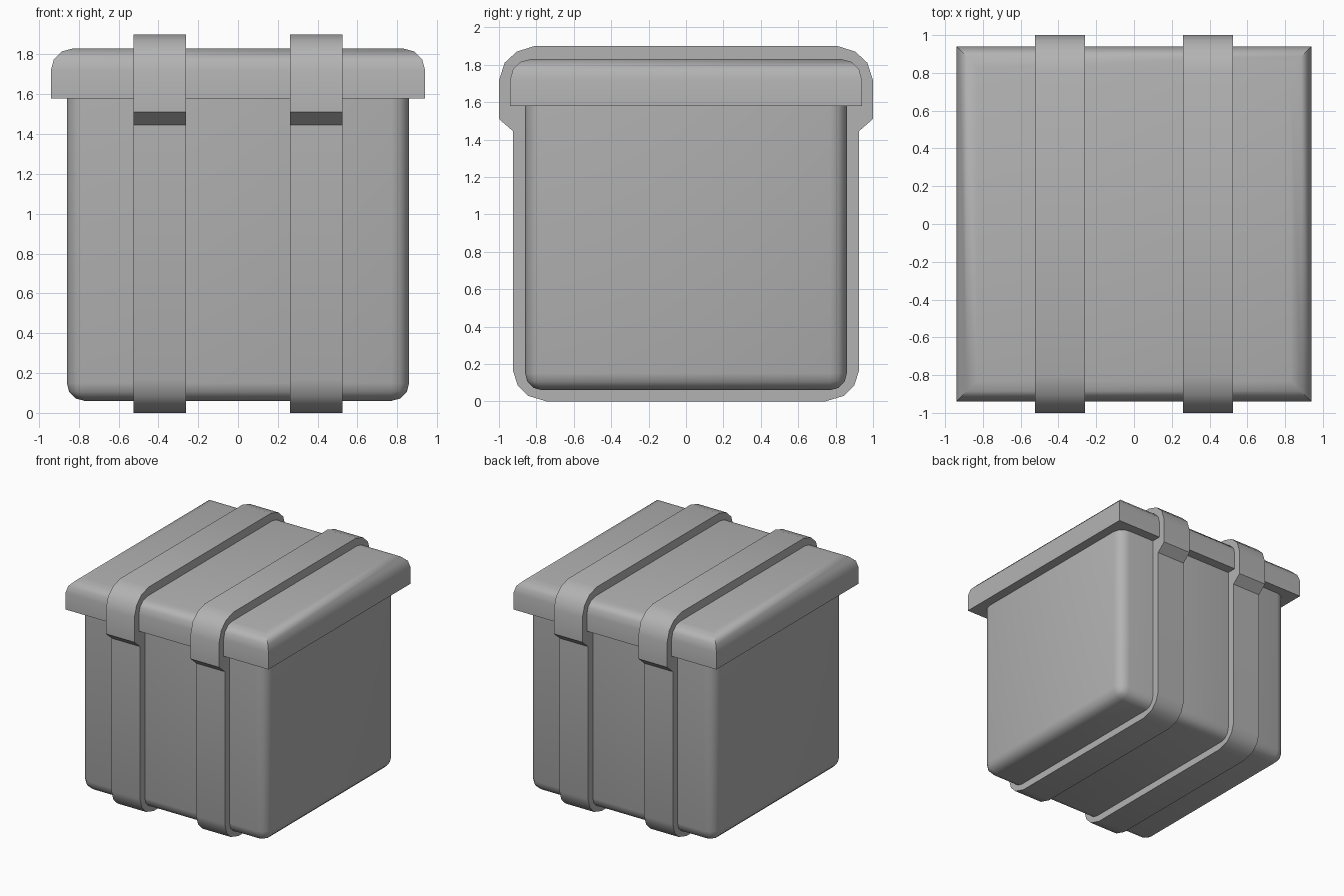
import bpy
import bmesh
import math

cube = bpy.data.objects.get("Cube")
if cube:
    bpy.data.objects.remove(cube, do_unlink=True)

grey = bpy.data.materials.new("plain grey")
grey.use_nodes = True
colour = (0.45, 0.45, 0.45, 1)
grey.diffuse_color = colour
grey.node_tree.nodes["Principled BSDF"].inputs["Base Color"].default_value = colour


def finish(bm, name):
    bmesh.ops.recalc_face_normals(bm, faces=bm.faces)
    mesh = bpy.data.meshes.new(name)
    bm.to_mesh(mesh)
    bm.free()
    mesh.materials.append(grey)
    obj = bpy.data.objects.new(name, mesh)
    bpy.context.collection.objects.link(obj)
    bpy.ops.object.select_all(action="DESELECT")
    obj.select_set(True)
    bpy.context.view_layer.objects.active = obj
    bpy.ops.object.shade_smooth_by_angle(angle=math.radians(40))
    return obj


def rounded_box(name, half, bottom, top, radius, rounds_edge):
    """Square box whose edges chosen by a rule are rounded."""
    bm = bmesh.new()
    bmesh.ops.create_cube(bm, size=2)
    for v in bm.verts:
        v.co.x *= half
        v.co.y *= half
        v.co.z = top if v.co.z > 0 else bottom
    middle = (bottom + top) / 2
    edges = [e for e in bm.edges if rounds_edge([v.co.z > middle for v in e.verts])]
    bmesh.ops.bevel(bm, geom=edges, offset=radius, segments=3, profile=0.5,
                    affect="EDGES", clamp_overlap=True)
    return finish(bm, name)


# Body rounded everywhere but the rim; lid rounded only around the top
rounded_box("body", 0.86, 0.06, 1.65, 0.09, lambda high: not all(high))
rounded_box("lid", 0.94, 1.58, 1.83, 0.11, all)

# Straps follow the body and step out around the lid
half_profile = [(0.745, 0), (0.845, 0.03), (0.9, 0.085), (0.925, 0.165),
                (0.925, 1.445), (1, 1.51), (1, 1.715), (0.97, 1.81),
                (0.905, 1.87), (0.81, 1.9)]
profile = half_profile + [(-y, z) for y, z in reversed(half_profile)]


def strap(name, x_min, x_max):
    bm = bmesh.new()
    face = bm.faces.new([bm.verts.new((x_min, y, z)) for y, z in profile])
    side = bmesh.ops.extrude_face_region(bm, geom=[face], use_keep_orig=True)["geom"]
    bmesh.ops.translate(bm, vec=(x_max - x_min, 0, 0),
                        verts=[g for g in side if isinstance(g, bmesh.types.BMVert)])
    return finish(bm, name)


strap("left_strap", 0.26, 0.525)
strap("right_strap", -0.525, -0.26)
